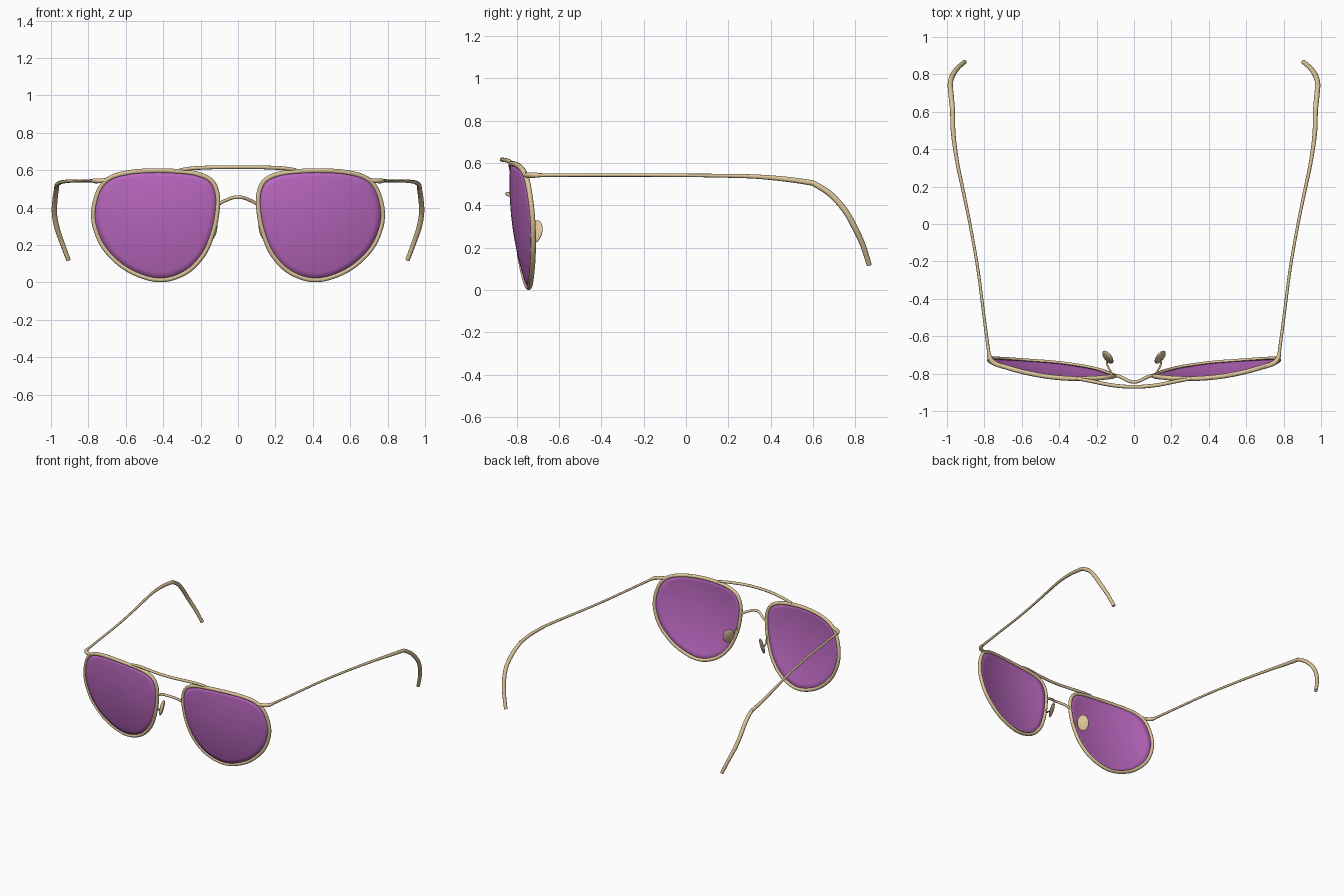
import bpy, bmesh, math
from mathutils import Vector, Matrix

if "Cube" in bpy.data.objects:
    bpy.data.objects.remove(bpy.data.objects["Cube"])


def material(name, color):
    m = bpy.data.materials.new(name)
    m.diffuse_color = color
    m.use_nodes = True
    m.node_tree.nodes["Principled BSDF"].inputs["Base Color"].default_value = m.diffuse_color
    return m


gold = material("gold_metal", (0.72, 0.56, 0.32, 1))
purple = material("purple_lens", (0.50, 0.14, 0.53, 1))


def spline(pts, closed=False, n=8):
    """Catmull-Rom samples through tuples of any length."""
    k, out = len(pts), []
    get = (lambda i: pts[i % k]) if closed else (lambda i: pts[max(0, min(k - 1, i))])
    for i in range(k if closed else k - 1):
        a, b, c, d = (get(i + j) for j in (-1, 0, 1, 2))
        for s in range(n):
            t = s / n
            out.append(tuple(0.5 * (2 * q + (r - p) * t + (2 * p - 5 * q + 4 * r - u) * t * t
                                    + (3 * q - p - 3 * r + u) * t ** 3)
                             for p, q, r, u in zip(a, b, c, d)))
    if not closed:
        out.append(tuple(pts[-1]))
    return out


def finish(ob, mat, mirror):
    ob.data.materials.clear()
    ob.data.materials.append(mat)
    bpy.ops.object.select_all(action='DESELECT')
    ob.select_set(True)
    bpy.context.view_layer.objects.active = ob
    if ob.type == 'CURVE':
        bpy.ops.object.convert(target='MESH')
        ob = bpy.context.object
    bpy.ops.object.shade_smooth_by_angle(angle=math.radians(50))
    if mirror:
        ob.modifiers.new("mirror", 'MIRROR').use_mirror_merge = False
    return ob


def tube(name, pts, closed=False, mirror=True):
    """Round wire through (x, y, z, radius) points."""
    cu = bpy.data.curves.new(name, 'CURVE')
    cu.dimensions = '3D'
    cu.bevel_depth = 1.0
    cu.bevel_resolution = 4
    cu.use_fill_caps = True
    samples = spline(pts, closed)
    sp = cu.splines.new('POLY')
    sp.points.add(len(samples) - 1)
    for p, s in zip(sp.points, samples):
        p.co = (*s[:3], 1)
        p.radius = s[3]
    sp.use_cyclic_u = closed
    ob = bpy.data.objects.new(name, cu)
    bpy.context.collection.objects.link(ob)
    return finish(ob, gold, mirror)


def mesh_object(name, bm, mat):
    me = bpy.data.meshes.new(name)
    bmesh.ops.recalc_face_normals(bm, faces=bm.faces)
    bm.to_mesh(me)
    bm.free()
    ob = bpy.data.objects.new(name, me)
    bpy.context.collection.objects.link(ob)
    return finish(ob, mat, True)


def face_y(x, z):
    """Curved front surface that both rim and lens follow."""
    return -0.830 + 0.43 * (x - 0.3) ** 2 + 0.34 * (z - 0.5) ** 2


# Rim outline in x, z
outline = [(0.33, 0.594), (0.46, 0.597), (0.58, 0.588), (0.68, 0.56), (0.74, 0.50),
           (0.772, 0.39), (0.762, 0.285), (0.705, 0.17), (0.585, 0.065), (0.425, 0.013),
           (0.285, 0.05), (0.187, 0.145), (0.133, 0.27), (0.110, 0.39), (0.112, 0.48),
           (0.145, 0.545), (0.22, 0.58)]
tube("rim", [(x, face_y(x, z), z, 0.0125) for x, z in outline], closed=True)

# Lens: concentric rings on the curved surface, with a little thickness
bm = bmesh.new()
loop = spline(outline, True)
cx, cz = 0.43, 0.33
rings = []
for k in range(1, 9):
    f = k / 8
    ring = []
    for x, z in loop:
        px, pz = cx + (x - cx) * f, cz + (z - cz) * f
        ring.append(bm.verts.new((px, face_y(px, pz), pz)))
    rings.append(ring)
centre = bm.verts.new((cx, face_y(cx, cz), cz))
n = len(loop)
for i in range(n):
    j = (i + 1) % n
    bm.faces.new((centre, rings[0][i], rings[0][j]))
    for a, b in zip(rings, rings[1:]):
        bm.faces.new((a[i], b[i], b[j], a[j]))
lens = mesh_object("lens", bm, purple)
solid = lens.modifiers.new("thickness", 'SOLIDIFY')
solid.thickness = 0.008
solid.offset = 0

# Brow bar and bridge span both sides
brow = [(0.31, -0.826, 0.602, 0.008), (0.24, -0.838, 0.610, 0.010),
        (0.13, -0.860, 0.615, 0.010), (0.05, -0.869, 0.616, 0.010)]
bridge = [(0.108, -0.808, 0.415, 0.009), (0.075, -0.816, 0.434, 0.009),
          (0.03, -0.838, 0.452, 0.009)]
for name, half, mid in (("brow_bar", brow, (0, -0.870, 0.616, 0.010)),
                        ("bridge", bridge, (0, -0.845, 0.455, 0.009))):
    tube(name, half + [mid] + [(-p[0], *p[1:]) for p in reversed(half)], mirror=False)

# End piece joining rim to temple
tube("end_piece", [(0.70, -0.762, 0.545, 0.012), (0.745, -0.745, 0.543, 0.013),
                   (0.768, -0.722, 0.543, 0.013), (0.777, -0.69, 0.543, 0.010)])

# Temple arm and the curved ear tip
tube("temple_arm", [(0.775, -0.70, 0.543, 0.009), (0.80, -0.51, 0.543, 0.008),
                    (0.835, -0.24, 0.543, 0.008), (0.877, 0.0, 0.542, 0.008),
                    (0.914, 0.18, 0.540, 0.009), (0.945, 0.33, 0.536, 0.010),
                    (0.966, 0.48, 0.523, 0.012), (0.970, 0.605, 0.505, 0.013)])
tube("ear_tip", [(0.969, 0.598, 0.507, 0.013), (0.977, 0.68, 0.455, 0.014),
                 (0.982, 0.75, 0.378, 0.014), (0.970, 0.795, 0.30, 0.014),
                 (0.942, 0.835, 0.215, 0.013), (0.906, 0.866, 0.118, 0.012)])

# Nose pad: flattened ellipsoid facing inward and back
bm = bmesh.new()
bmesh.ops.create_uvsphere(bm, u_segments=24, v_segments=14, radius=1)
place = (Matrix.Translation((0.14, -0.712, 0.275)) @ Matrix.Rotation(math.radians(-38), 4, 'Z')
         @ Matrix.Rotation(math.radians(-16), 4, 'Y') @ Matrix.Diagonal((0.013, 0.041, 0.057, 1)))
bmesh.ops.transform(bm, matrix=place, verts=bm.verts)
mesh_object("nose_pad", bm, gold)

# Thin wire holding the pad
tube("pad_arm", [(0.122, -0.800, 0.32, 0.005), (0.128, -0.782, 0.30, 0.005),
                 (0.138, -0.765, 0.28, 0.005), (0.146, -0.735, 0.272, 0.005),
                 (0.142, -0.712, 0.275, 0.005)])
